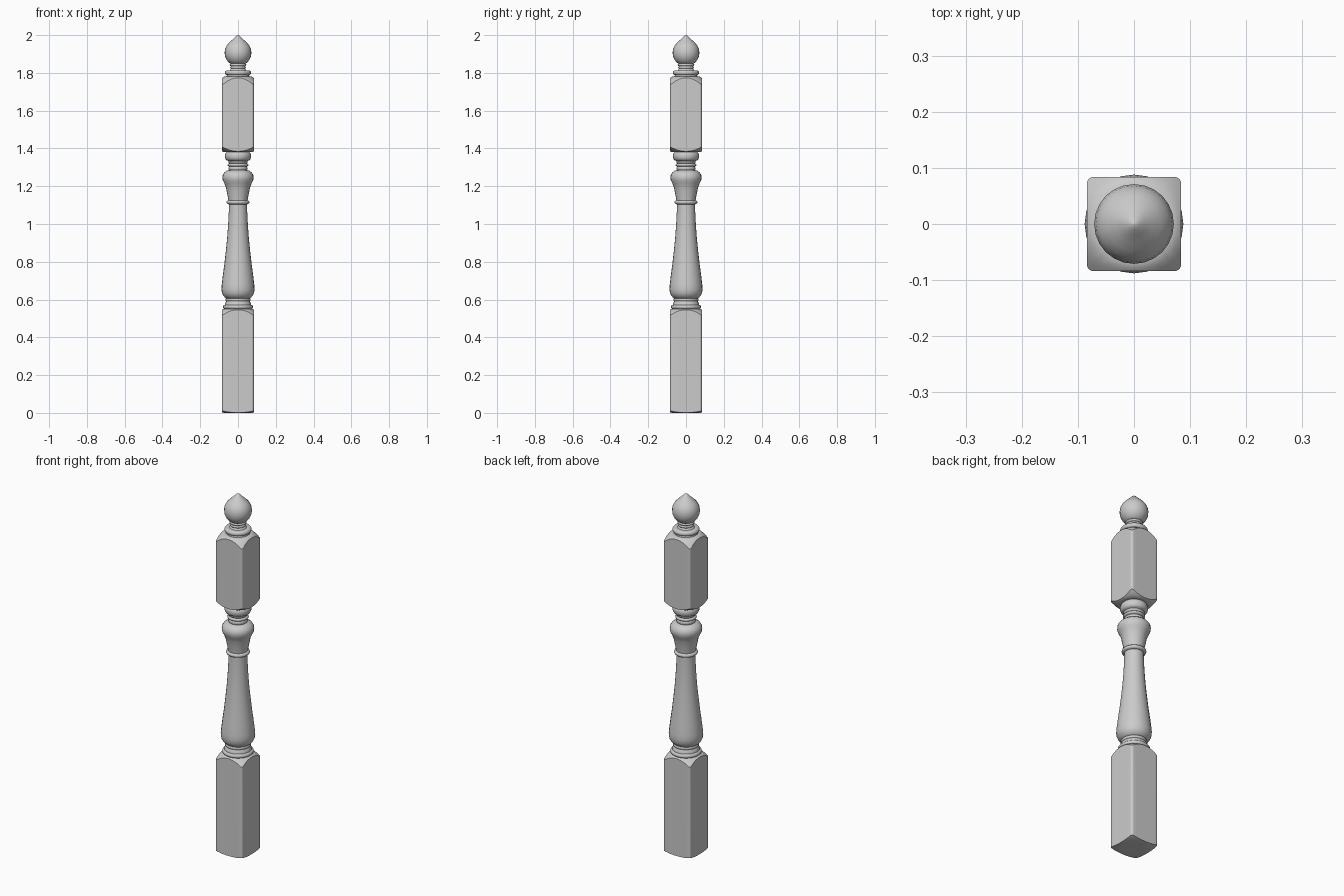
import bpy
import math

old = bpy.data.objects.get("Cube")
if old:
    bpy.data.objects.remove(old, do_unlink=True)

GREY = (0.6, 0.6, 0.6, 1)
mat = bpy.data.materials.new("plain grey")
mat.use_nodes = True
mat.diffuse_color = GREY
mat.node_tree.nodes["Principled BSDF"].inputs["Base Color"].default_value = GREY


def loft(name, rings, angle):
    """Skin a stack of equal closed rings and cap both ends."""
    n = len(rings[0])
    verts = [p for ring in rings for p in ring]
    faces = [(k * n + i, k * n + (i + 1) % n, (k + 1) * n + (i + 1) % n, (k + 1) * n + i)
             for k in range(len(rings) - 1) for i in range(n)]
    faces.append(tuple(reversed(range(n))))
    faces.append(tuple(range(len(verts) - n, len(verts))))
    mesh = bpy.data.meshes.new(name)
    mesh.from_pydata(verts, [], faces)
    mesh.materials.append(mat)
    obj = bpy.data.objects.new(name, mesh)
    bpy.context.collection.objects.link(obj)
    bpy.ops.object.select_all(action='DESELECT')
    obj.select_set(True)
    bpy.context.view_layer.objects.active = obj
    bpy.ops.object.shade_smooth_by_angle(angle=math.radians(angle))


def turned(name, profile, sides=24):
    """Lathe (radius, height) points listed from bottom to top."""
    step = math.tau / sides
    loft(name, [[(r * math.cos(i * step), r * math.sin(i * step), z) for i in range(sides)]
                for r, z in profile], 40)


def bead(r, z, height, bulge, steps=6):
    """Half-round moulding from z upward."""
    return [(r + bulge * math.sin(math.pi * i / steps),
             z + height / 2 * (1 - math.cos(math.pi * i / steps))) for i in range(steps + 1)]


def square_outline(half=0.084, corner=0.012, arc=4, side=8):
    pts = []
    c = half - corner
    for q in range(4):
        quarter = [(half, c * (2 * i / side - 1)) for i in range(side)]
        quarter += [(c + corner * math.cos(i / arc * math.pi / 2),
                     c + corner * math.sin(i / arc * math.pi / 2)) for i in range(arc)]
        for x, y in quarter:
            for _ in range(q):
                x, y = -y, x
            pts.append((x, y))
    return pts


def block(name, bottom, top, low_drop, high_drop, inner=0.05):
    """Square block whose ends are rounded over as if turned on a lathe."""
    outline = square_outline()

    def ring(t, end, drop):
        out = []
        for x, y in outline:
            r = math.hypot(x, y)
            s = inner + (r - inner) * t
            fall = (max(0, s - 0.07) / 0.045) ** 1.5
            out.append((x * s / r, y * s / r, end - drop * fall))
        return out

    steps = [0, 0.3, 0.5, 0.7, 0.85, 1]
    rings = [ring(t, bottom, -low_drop) for t in steps]
    rings += [ring(t, top, high_drop) for t in reversed(steps)]
    loft(name, rings, 35)


# Square blocks
block("lower_block", 0, 0.552, 0.01, 0.034)
block("upper_block", 1.38, 1.781, 0.027, 0.042)

# Turned base moulding under the shaft
turned("base_moulding", [(0.07, 0.545)] + bead(0.07, 0.55, 0.022, 0.01)
       + [(0.07, 0.578), (0.063, 0.59)] + bead(0.062, 0.592, 0.015, 0.004)
       + [(0.06, 0.612)])

# Tapered shaft
turned("shaft", [(0.06, 0.605), (0.07, 0.612), (0.079, 0.622), (0.085, 0.635), (0.088, 0.655),
                 (0.086, 0.68), (0.08, 0.73), (0.072, 0.79), (0.064, 0.86), (0.057, 0.93),
                 (0.052, 1.0), (0.049, 1.06), (0.048, 1.11)])

# Collar ring and flared urn
turned("collar_ring", bead(0.048, 1.104, 0.022, 0.013))
turned("urn", [(0.05, 1.12), (0.053, 1.14), (0.058, 1.165), (0.064, 1.195), (0.072, 1.215),
               (0.08, 1.23), (0.083, 1.245), (0.081, 1.26), (0.073, 1.272), (0.06, 1.282),
               (0.046, 1.286)])

# Rings between urn and upper block
turned("neck_rings", [(0.04, 1.28)] + bead(0.045, 1.284, 0.02, 0.005)
       + bead(0.046, 1.305, 0.016, 0.009) + [(0.05, 1.325), (0.052, 1.334)]
       + bead(0.055, 1.336, 0.046, 0.014, 8) + [(0.055, 1.39)])

# Finial on top
turned("finial_disc", [(0.062, 1.775), (0.06, 1.785)] + bead(0.058, 1.788, 0.025, 0.011))
turned("finial_neck", [(0.045, 1.81), (0.04, 1.82)] + bead(0.037, 1.822, 0.013, 0.005)
       + bead(0.037, 1.836, 0.013, 0.007) + [(0.036, 1.855)])
turned("finial_ball", [(0.036, 1.846), (0.05, 1.856), (0.061, 1.87), (0.069, 1.888),
                       (0.071, 1.908), (0.068, 1.928), (0.06, 1.945), (0.048, 1.959),
                       (0.034, 1.972), (0.021, 1.984), (0.01, 1.995), (0.001, 2.0)])
